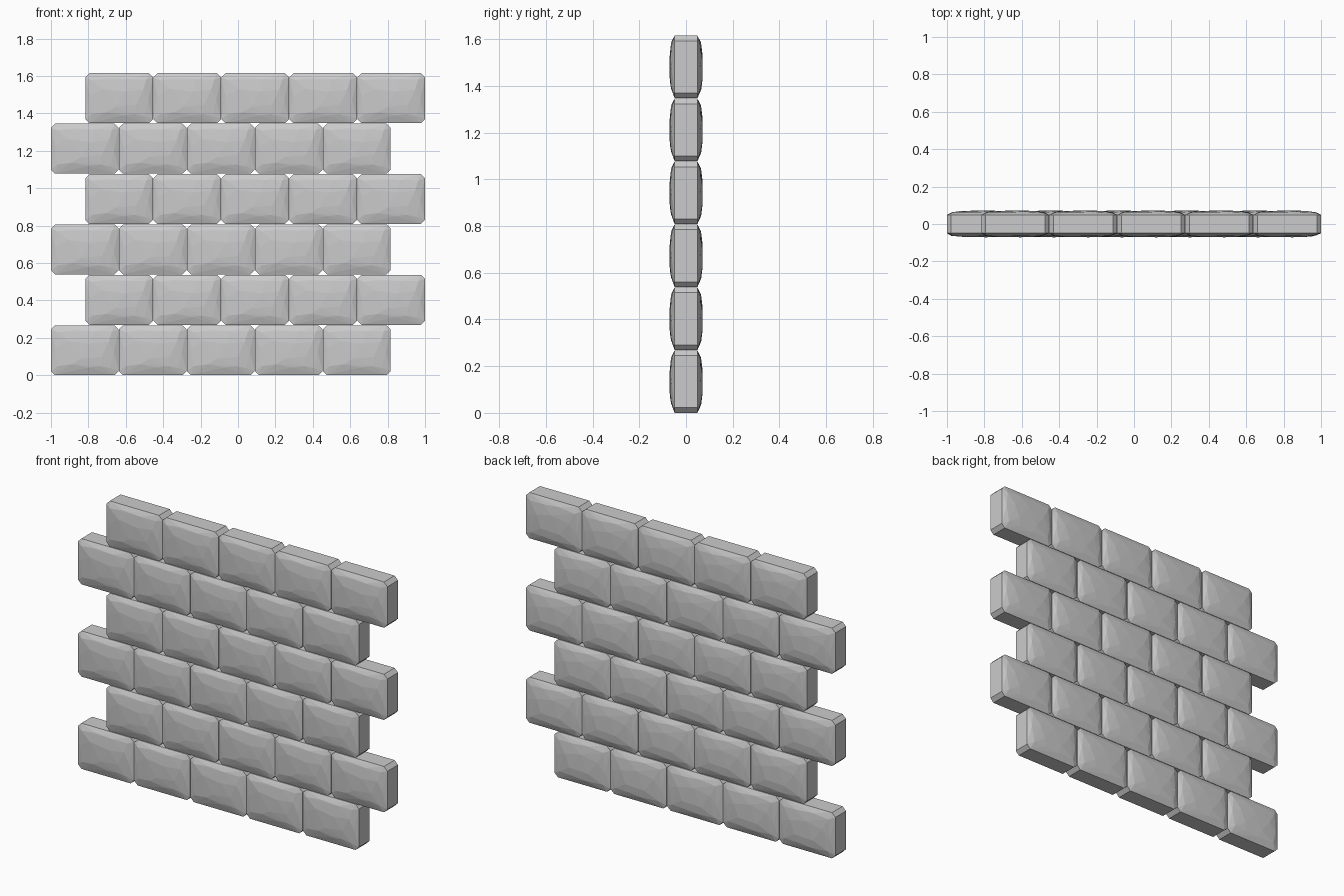
import bpy, bmesh

if "Cube" in bpy.data.objects:
    bpy.data.objects.remove(bpy.data.objects["Cube"])

PITCH_X, PITCH_Z = 0.3635, 0.2695     # brick spacing
HX, HZ, HY = 0.181, 0.1335, 0.049     # half sizes of the plain block
CH = 0.022                            # corner chamfer

# Chiselled face points: x, z, distance from the middle plane
front = [(-.150, .098, .063), (-.06, .108, .062), (.05, .102, .064), (.145, .100, .060),
         (-.158, .01, .063), (-.145, -.085, .061), (-.07, -.075, .067), (.02, -.092, .064),
         (.085, -.085, .065), (.135, -.095, .060), (.155, -.01, .061), (.128, .045, .067),
         (-.09, .05, .069), (.03, .035, .071), (-.02, -.045, .070), (.09, -.035, .069)]
back = [(-.145, .095, .063), (-.04, .106, .063), (.06, .098, .065), (.148, .095, .061),
        (-.155, -.02, .063), (-.14, -.092, .063), (-.03, -.098, .065), (.06, -.09, .066),
        (.14, -.088, .063), (.157, .01, .062), (-.11, .03, .069), (.00, .05, .071),
        (.10, .03, .070), (-.05, -.05, .071), (.07, -.045, .071)]


def make_brick():
    bm = bmesh.new()
    # octagonal block outline, front and back
    for y in (-HY, HY):
        for sx in (-1, 1):
            for sz in (-1, 1):
                bm.verts.new((sx * (HX - CH), y, sz * HZ))
                bm.verts.new((sx * HX, y, sz * (HZ - CH)))
    # chiselled bulges
    for pts, s in ((front, -1), (back, 1)):
        for x, z, d in pts:
            bm.verts.new((x, s * d, z))
    bmesh.ops.convex_hull(bm, input=bm.verts[:])
    loose = [v for v in bm.verts if not v.link_faces]
    bmesh.ops.delete(bm, geom=loose, context='VERTS')
    bmesh.ops.dissolve_limit(bm, angle_limit=0.01, verts=bm.verts[:], edges=bm.edges[:])
    bmesh.ops.recalc_face_normals(bm, faces=bm.faces[:])
    me = bpy.data.meshes.new("stone_brick")
    bm.to_mesh(me)
    bm.free()
    return me


# Running bond wall: six courses of five bricks
brick = make_brick()
for row in range(6):
    start = -1 + HX if row % 2 == 0 else 1 - HX - 4 * PITCH_X
    for col in range(5):
        ob = bpy.data.objects.new(f"brick_row{row + 1}_{col + 1}", brick)
        ob.location = (start + col * PITCH_X, 0, HZ + row * PITCH_Z)
        bpy.context.collection.objects.link(ob)
